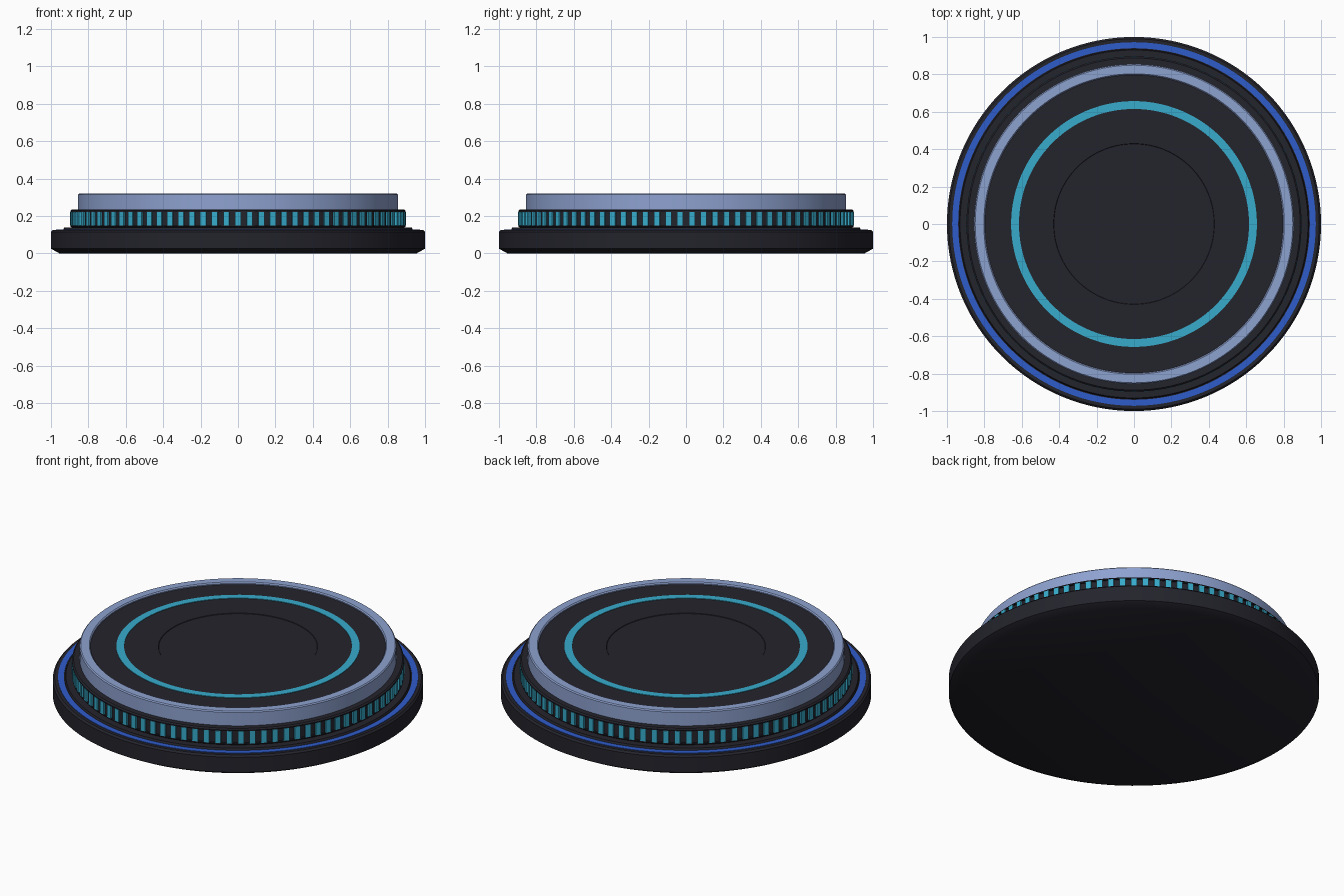
import bpy, math

if "Cube" in bpy.data.objects:
    bpy.data.objects.remove(bpy.data.objects["Cube"])

SEGMENTS = 128
STRIPES = 90


def material(name, rgb):
    m = bpy.data.materials.new(name)
    m.diffuse_color = (*rgb, 1)
    m.use_nodes = True
    m.node_tree.nodes["Principled BSDF"].inputs["Base Color"].default_value = m.diffuse_color
    return m


DARK = material("charcoal", (0.017, 0.017, 0.025))
BLUE = material("royal blue", (0.028, 0.108, 0.60))
TEAL = material("teal", (0.038, 0.41, 0.60))
SILVER = material("silver blue", (0.27, 0.36, 0.63))


def add_mesh(name, verts, faces, mat):
    mesh = bpy.data.meshes.new(name)
    mesh.from_pydata(verts, [], faces)
    mesh.materials.append(mat)
    ob = bpy.data.objects.new(name, mesh)
    bpy.context.collection.objects.link(ob)
    return ob


def lathe(name, profile, mat, closed=False):
    """Spin (radius, z) points, listed bottom to top on the outside, around z."""
    n, k = SEGMENTS, len(profile)
    verts = [(r * math.cos(2 * math.pi * i / n), r * math.sin(2 * math.pi * i / n), z)
             for r, z in profile for i in range(n)]
    faces = []
    for j in range(k if closed else k - 1):
        a, b = j * n, (j + 1) % k * n
        faces += [(a + i, a + (i + 1) % n, b + (i + 1) % n, b + i) for i in range(n)]
    if not closed:
        faces += [tuple(reversed(range(n))), tuple(range((k - 1) * n, k * n))]
    ob = add_mesh(name, verts, faces, mat)
    bpy.ops.object.select_all(action='DESELECT')
    ob.select_set(True)
    bpy.context.view_layer.objects.active = ob
    bpy.ops.object.shade_smooth_by_angle(angle=math.radians(30))
    return ob


def flat_ring(name, r0, r1, z0, z1, mat):
    return lathe(name, [(r0, z0), (r1, z0), (r1, z1), (r0, z1)], mat, closed=True)


# Wide foot with chamfered underside and a low raised step
lathe("base", [(0.955, 0), (1.0, 0.025), (1.0, 0.115), (0.99, 0.125),
               (0.935, 0.125), (0.93, 0.137), (0.88, 0.137)], DARK)
flat_ring("base_light_ring", 0.94, 0.972, 0.12, 0.128, BLUE)

# Collar with rounded lips above and below a shallow groove
lathe("collar", [(0.875, 0.13), (0.888, 0.137), (0.896, 0.143), (0.896, 0.149),
                 (0.888, 0.15), (0.888, 0.221), (0.896, 0.222), (0.896, 0.228),
                 (0.888, 0.235), (0.84, 0.235)], DARK)

# Light stripes standing in the collar groove
verts, faces = [], []
for s in range(STRIPES):
    mid = 2 * math.pi * (s + 0.5) / STRIPES
    half = 0.5 * math.pi / STRIPES
    o = len(verts)
    verts += [(r * math.cos(mid + d * half), r * math.sin(mid + d * half), z)
              for z in (0.149, 0.222) for r, d in ((0.885, -1), (0.898, -1), (0.898, 1), (0.885, 1))]
    faces += [tuple(o + i for i in f) for f in
              ((3, 2, 1, 0), (4, 5, 6, 7), (0, 1, 5, 4), (1, 2, 6, 5), (2, 3, 7, 6), (3, 0, 4, 7))]
add_mesh("collar_light_stripes", verts, faces, TEAL)

# Metal rim
lathe("rim", [(0.797, 0.225), (0.855, 0.225), (0.855, 0.314), (0.849, 0.32),
              (0.803, 0.32), (0.797, 0.314)], SILVER, closed=True)

# Top plate with a very shallow dished centre, and its light ring
lathe("top_plate", [(0.80, 0.23), (0.80, 0.308), (0.43, 0.308), (0.428, 0.305)], DARK)
flat_ring("top_light_ring", 0.615, 0.657, 0.303, 0.311, TEAL)
